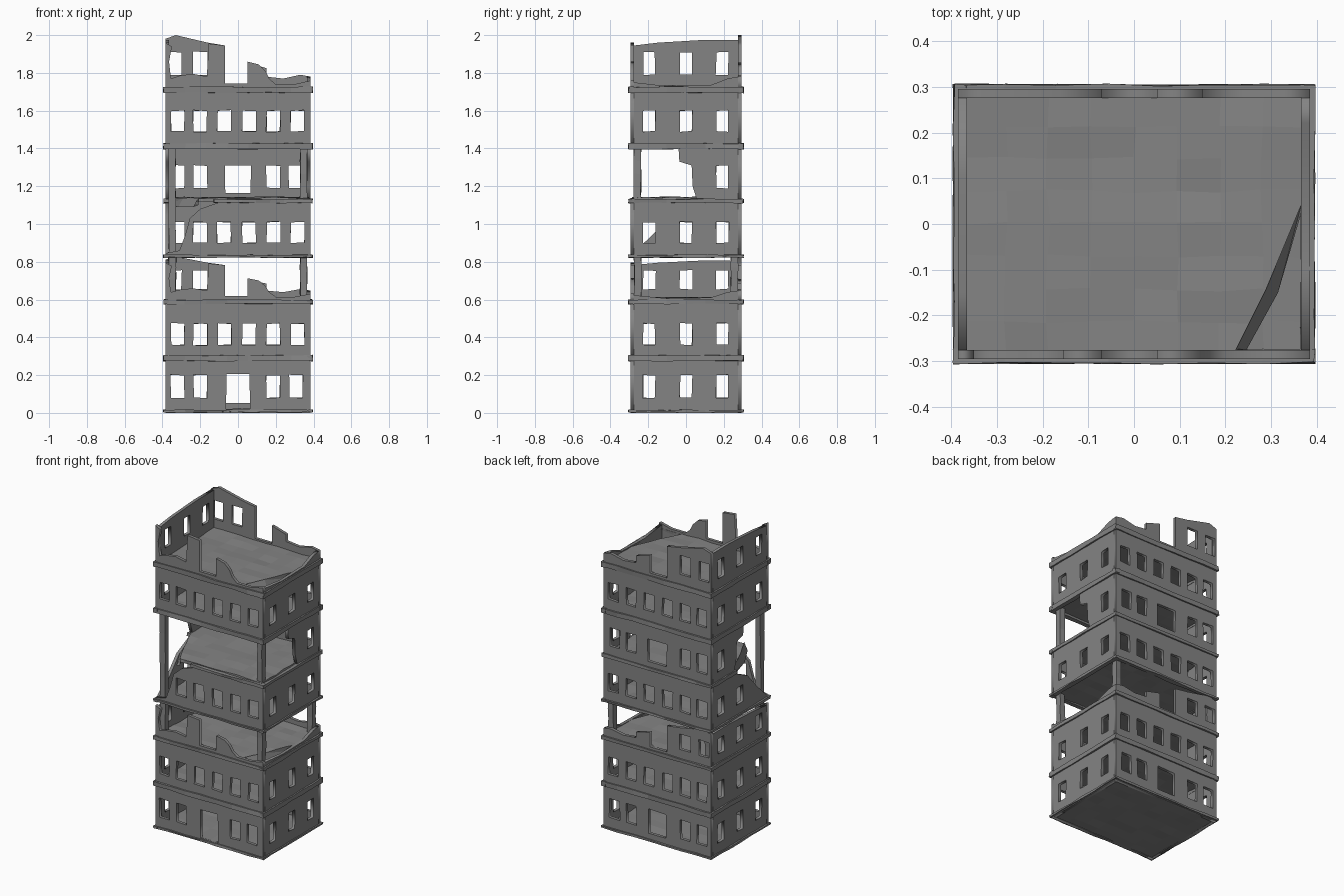
import bpy, bmesh, random
from mathutils import Matrix, Vector

random.seed(4)
if "Cube" in bpy.data.objects:
    bpy.data.objects.remove(bpy.data.objects["Cube"])

concrete = bpy.data.materials.new("concrete_grey")
concrete.use_nodes = True
concrete.diffuse_color = (0.23, 0.23, 0.23, 1)
concrete.node_tree.nodes["Principled BSDF"].inputs["Base Color"].default_value = (0.23, 0.23, 0.23, 1)

W, D, T = 0.385, 0.295, 0.02          # half width, half depth, wall thickness
BASES = [0, 0.295, 0.59, 0.83, 1.12, 1.41, 1.71]
FRONT = Matrix(((1, 0, 0), (0, 0, -1), (0, 1, 0))).to_4x4()
SIDE = Matrix(((0, 0, 1), (1, 0, 0), (0, 1, 0))).to_4x4()


def add_object(name, mesh):
    obj = bpy.data.objects.new(name, mesh)
    bpy.context.collection.objects.link(obj)
    mesh.materials.clear()
    mesh.materials.append(concrete)
    return obj


def from_bmesh(name, bm):
    bmesh.ops.recalc_face_normals(bm, faces=bm.faces)
    mesh = bpy.data.meshes.new(name)
    bm.to_mesh(mesh)
    bm.free()
    return add_object(name, mesh)


# Wall panel: filled outline with window holes, standing on one side of a storey
def wall(name, side, base, outline, windows=(), scale=1.0):
    curve = bpy.data.curves.new(name, "CURVE")
    curve.dimensions, curve.fill_mode, curve.extrude = "2D", "BOTH", T / 2
    holes = [[(c - h, a), (c + h, a), (c + h, b), (c - h, b)] for c, h, a, b in windows]
    for pts in [outline] + holes:
        jitter = 0.003 if pts is not outline else 0
        spline = curve.splines.new("POLY")
        spline.points.add(len(pts) - 1)
        spline.use_cyclic_u = True
        for p, (u, v) in zip(spline.points, pts):
            du, dv = (random.uniform(-jitter, jitter) for _ in range(2))
            p.co = (u + du, v * scale + dv, 0, 1)
    temp = bpy.data.objects.new(name, curve)
    bpy.context.collection.objects.link(temp)
    graph = bpy.context.evaluated_depsgraph_get()
    mesh = bpy.data.meshes.new_from_object(temp.evaluated_get(graph))
    bpy.data.objects.remove(temp)
    offset = {"front": (0, T / 2 - D, base), "back": (0, D - T / 2, base),
              "left": (W - T / 2, 0, base), "right": (T / 2 - W, 0, base)}[side]
    mesh.transform(Matrix.Translation(offset) @ (FRONT if side in ("front", "back") else SIDE))
    return add_object(name, mesh)


# Box with optional cuts and roughness
def box(name, lo, hi, cuts=0, rough=0.0):
    lo, hi = Vector(lo), Vector(hi)
    bm = bmesh.new()
    bmesh.ops.create_cube(bm, size=1)
    for v in bm.verts:
        v.co = (lo + hi) / 2 + Vector(a * b for a, b in zip(v.co, hi - lo))
    if cuts:
        long_edges = [e for e in bm.edges if e.calc_length() > 0.2]
        bmesh.ops.subdivide_edges(bm, edges=long_edges, cuts=cuts, use_grid_fill=True)
        for v in bm.verts:
            v.co += Vector(random.uniform(-rough, rough) for _ in range(3))
    return from_bmesh(name, bm)


# Floor slab, optionally broken away along a bent line at one front corner
BREAK = [Vector((0.21, -0.30, 0)), Vector((0.29, -0.14, 0)), Vector((0.39, 0.10, 0))]


def slab(name, base, flip=0):
    obj = box(name, (-W + 0.01, -D + 0.01, base), (W - 0.01, D - 0.01, base + 0.02), 7, 0.005)
    for v in obj.data.vertices:
        v.co.z = max(v.co.z, 0)
    if not flip:
        return
    bm = bmesh.new()
    bm.from_mesh(obj.data)
    path = [Vector((p.x * flip, p.y, base)) for p in BREAK]
    for a, b in zip(path, path[1:]):
        normal = Vector((b.y - a.y, a.x - b.x, 0)) * flip
        cut = bmesh.ops.bisect_plane(bm, geom=bm.verts[:] + bm.edges[:] + bm.faces[:],
                                     plane_co=a, plane_no=normal, clear_outer=True)
        edges = [e for e in cut["geom_cut"] if isinstance(e, bmesh.types.BMEdge)]
        bmesh.ops.holes_fill(bm, edges=edges, sides=0)
    bmesh.ops.recalc_face_normals(bm, faces=bm.faces)
    bm.to_mesh(obj.data)
    bm.free()
    # sagging lip along the break
    bm = bmesh.new()
    rows = [[bm.verts.new(p + Vector((dx * flip, dy, dz))) for p in path]
            for dx, dy, dz in ((0, 0, 0.018), (0.025, -0.01, -0.03), (0, 0, -0.02))]
    for upper, lower in zip(rows, rows[1:] + rows[:1]):
        for i in range(2):
            bm.faces.new((upper[i], upper[i + 1], lower[i + 1], lower[i]))
    for v in bm.verts:
        v.co.x = max(-W, min(W, v.co.x))
        v.co.y = max(-D, v.co.y)
    from_bmesh(name + "_broken_lip", bm)


# Ledge running round the building
def cornice(name, z, h, front_start=-W, right_start=-D):
    o = 0.009
    box(name + "_front", (front_start - o, -D - o, z), (W + o, -D + T, z + h), 6, 0.003)
    box(name + "_back", (-W - o, D - T, z), (W + o, D + o, z + h), 6, 0.003)
    box(name + "_left", (W - T, -D - o, z), (W + o, D + o, z + h), 5, 0.003)
    box(name + "_right", (-W - o, right_start - o, z), (-W + T, D + o, z + h), 5, 0.003)


def column(name, sx, sy, z0, z1):
    x, y = sx * 0.348, sy * 0.257
    box(name, (x - 0.019, y - 0.019, z0), (x + 0.019, y + 0.019, z1), 3, 0.003)


def rect(half, top, start=None):
    lo = -half if start is None else start
    return [(lo, 0), (half, 0), (half, top), (lo, top)]


def row(centres, a, b, half=0.036):
    return [(c, half, a, b) for c in centres]


SIX = (-0.32, -0.2, -0.073, 0.058, 0.187, 0.315)
FOUR = (-0.32, -0.2, 0.185, 0.305)
THREE = (-0.195, 0, 0.192)
S = D - T                              # side panels fit between front and back

# Intact storeys
for n, a, b in ((0, 0.08, 0.2), (1, 0.065, 0.178), (5, 0.08, 0.19)):
    base, top = BASES[n], BASES[n + 1] - BASES[n]
    for side in ("front", "back"):
        sill = 0.02 if side == "front" else 0.055
        holes = row(SIX, a, b) if n else row(FOUR, a, b) + [(0, 0.063, sill, 0.208)]
        wall(f"storey_{n + 1}_{side}_wall", side, base, rect(W, top), holes)
    for side in ("left", "right"):
        wall(f"storey_{n + 1}_{side}_wall", side, base, rect(S, top), row(THREE, a, b, 0.032))

# Ruined open storeys: the third and the top one
ruin_front = [(-W, 0), (W, 0), (W, 0.05), (0.3, 0.03), (0.2, 0.03), (0.165, 0.06), (0.145, 0.1),
              (0.11, 0.135), (0.05, 0.15), (0.05, 0.035), (-0.07, 0.035), (-0.07, 0.235),
              (-0.155, 0.245), (-0.165, 0.07), (-0.24, 0.085), (-0.31, 0.075),
              (-0.355, 0.06), (-0.365, 0.15), (-0.35, 0.23), (-W, 0.25)]
ruin_back = [(-W, 0), (W, 0), (W, 0.07), (0.33, 0.08), (0.24, 0.06), (0.15, 0.07), (0.15, 0.115),
             (0.05, 0.145), (0.05, 0.03), (-0.07, 0.03), (-0.07, 0.235), (-0.16, 0.25),
             (-0.33, 0.29), (-W, 0.27)]
ruin_left = [(-S, 0), (S, 0), (S, 0.07), (0.22, 0.06), (0.13, 0.025), (-0.1, 0.02), (-S, 0.04)]
ruin_right = [(-S, 0), (S, 0), (S, 0.265), (0.1, 0.265), (-0.15, 0.25), (-S, 0.235)]
for n, scale in ((2, 0.82), (6, 1.0)):
    base, name = BASES[n], f"storey_{n + 1}"
    wall(name + "_front_ruin", "front", base, ruin_front, scale=scale)
    wall(name + "_back_ruin", "back", base, ruin_back, row((-0.335, -0.2), 0.08, 0.2), scale)
    wall(name + "_left_ruin", "left", base, ruin_left, scale=scale)
    wall(name + "_right_wall", "right", base, ruin_right, row(THREE, 0.08, 0.2, 0.032), scale)

# Fourth storey: one front corner torn away
torn_front = [(-W, 0), (W, 0), (W, 0.29), (-0.1, 0.285), (-0.2, 0.25), (-0.255, 0.2),
              (-0.28, 0.11), (-0.31, 0.03), (-W, 0.015)]
torn_right = [(-S, 0), (S, 0), (S, 0.29), (0.05, 0.28), (-0.08, 0.22), (-0.18, 0.11), (-S, 0.02)]
wall("storey_4_front_wall", "front", 0.83, torn_front, row(SIX[1:], 0.07, 0.18))
wall("storey_4_back_wall", "back", 0.83, rect(W, 0.29), row(SIX, 0.07, 0.18))
wall("storey_4_left_wall", "left", 0.83, rect(S, 0.29), row(THREE, 0.07, 0.18, 0.032))
wall("storey_4_right_wall", "right", 0.83, torn_right, row(THREE[1:], 0.07, 0.18, 0.032))

# Fifth storey: front missing, sides half standing
half_side = [(0.06, 0), (S, 0), (S, 0.29), (-0.04, 0.29), (-0.035, 0.21), (0.03, 0.19), (0.035, 0.08)]
wall("storey_5_back_wall", "back", 1.12, rect(W, 0.29),
     row(FOUR, 0.07, 0.19) + [(0, 0.068, 0.045, 0.19)])
for side in ("left", "right"):
    wall(f"storey_5_{side}_wall", side, 1.12, half_side, row(THREE[2:], 0.07, 0.19, 0.032))

# Floor slabs
for n, base in enumerate(BASES):
    slab(f"floor_slab_{n + 1}", base, {2: 1, 4: -1, 6: 1}.get(n, 0))

# Ledges between storeys
for n, z, h in ((1, 0.275, 0.03), (2, 0.577, 0.022), (3, 0.823, 0.014), (5, 1.397, 0.03), (6, 1.695, 0.03)):
    cornice(f"cornice_{n}", z, h)
cornice("cornice_4", 1.112, 0.02, -0.12, 0.05)
cornice("plinth", 0.004, 0.012)

# Bare corner columns in the open storeys
for sx in (-1, 1):
    for sy in (-1, 1):
        column(f"storey_3_column_{'left' if sx > 0 else 'right'}_{'front' if sy < 0 else 'back'}",
               sx, sy, 0.59, 0.83)
column("tall_column_right_front", -1, -1, 0.83, 1.41)
column("storey_5_column_left_front", 1, -1, 1.12, 1.41)
